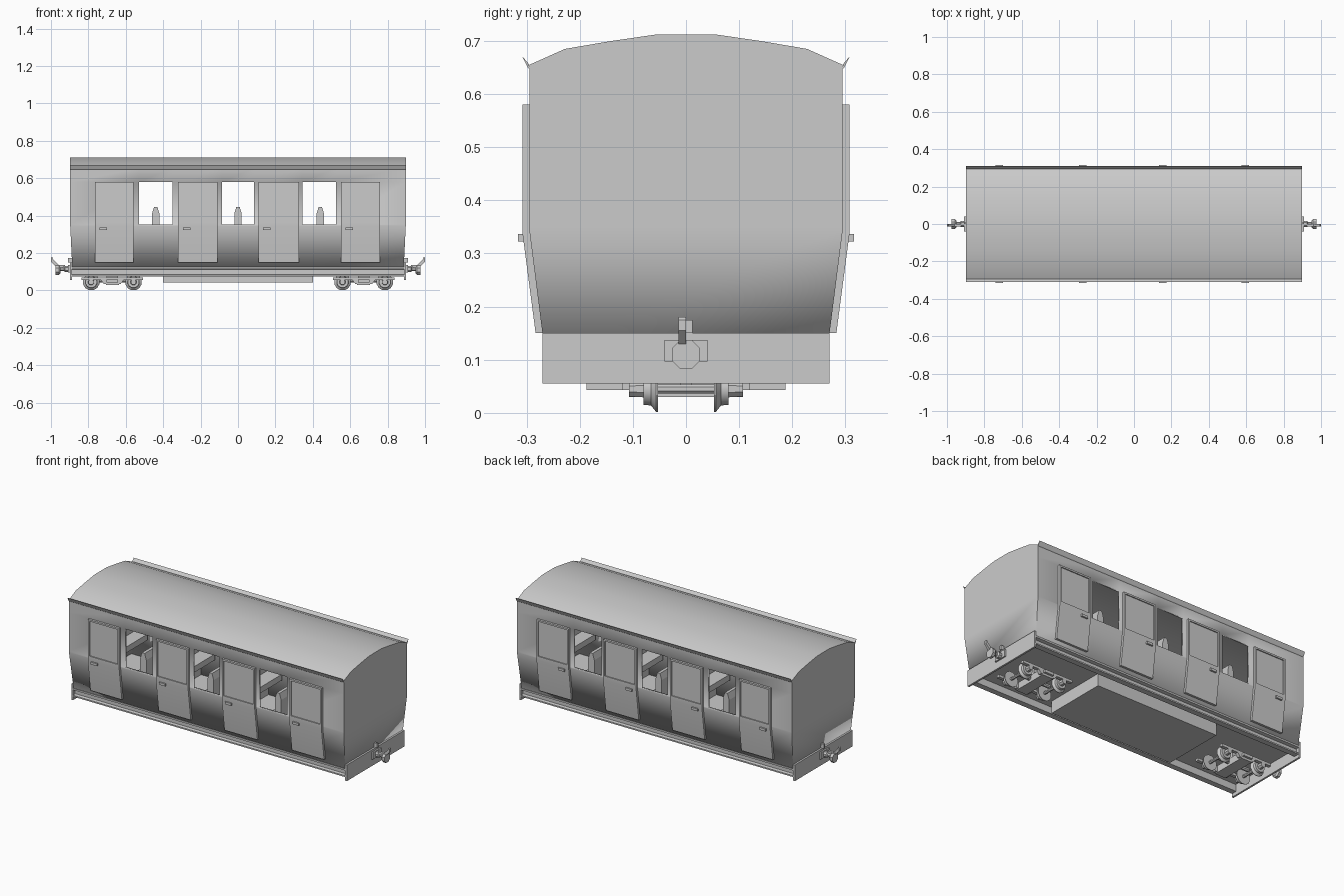
import bpy, bmesh, math

if "Cube" in bpy.data.objects:
    bpy.data.objects.remove(bpy.data.objects["Cube"])

grey = bpy.data.materials.new("plain_grey")
grey.diffuse_color = (0.6, 0.6, 0.6, 1)
grey.use_nodes = True
grey.node_tree.nodes["Principled BSDF"].inputs["Base Color"].default_value = grey.diffuse_color


def finish(name, bm, smooth=False):
    bmesh.ops.recalc_face_normals(bm, faces=bm.faces)
    me = bpy.data.meshes.new(name)
    bm.to_mesh(me)
    bm.free()
    me.materials.append(grey)
    ob = bpy.data.objects.new(name, me)
    bpy.context.collection.objects.link(ob)
    if smooth:
        bpy.ops.object.select_all(action='DESELECT')
        bpy.context.view_layer.objects.active = ob
        ob.select_set(True)
        bpy.ops.object.shade_smooth_by_angle(angle=math.radians(30))
    return ob


def loft(name, rings, smooth=False):
    """Closed solid through rings of equal point count."""
    bm = bmesh.new()
    vs = [[bm.verts.new(p) for p in r] for r in rings]
    n = len(vs[0])
    for a, b in zip(vs, vs[1:]):
        for i in range(n):
            bm.faces.new((a[i], a[(i + 1) % n], b[(i + 1) % n], b[i]))
    bm.faces.new(vs[0])
    bm.faces.new(vs[-1])
    return finish(name, bm, smooth)


def along_x(name, pts, a, b, smooth=False):      # pts are (y, z)
    return loft(name, [[(x, y, z) for y, z in pts] for x in (a, b)], smooth)


def along_y(name, pts, a, b, smooth=False):      # pts are (x, z)
    return loft(name, [[(x, y, z) for x, z in pts] for y in (a, b)], smooth)


def box(name, x0, x1, y0, y1, z0, z1):
    return along_x(name, [(y0, z0), (y1, z0), (y1, z1), (y0, z1)], x0, x1)


def turned_y(name, x, z, prof, n=12):            # prof is (y, radius)
    angs = [2 * math.pi * (i + .5) / n for i in range(n)]
    return loft(name, [[(x + r * math.cos(t), y, z + r * math.sin(t)) for t in angs]
                       for y, r in prof], True)


def turned_x(name, y, z, prof, n=8):             # prof is (x, radius)
    angs = [2 * math.pi * (i + .5) / n for i in range(n)]
    return loft(name, [[(x, y + r * math.cos(t), z + r * math.sin(t)) for t in angs]
                       for x, r in prof], True)


# Body shell: half profile swept in x, open windows left out
xs = [-.897, -.53, -.35, -.085, .085, .345, .525, .897]
half = [(.267, .125), (.295, .345), (.295, .352), (.295, .58),
        (.295, .655), (.228, .685), (.14, .7), (.057, .712)]
prof = [(-y, z) for y, z in half] + half[::-1]
bm = bmesh.new()
grid = [[bm.verts.new((x * (.988 if z < .2 else 1), y, z)) for y, z in prof] for x in xs]
n = len(prof)
for i in range(len(xs) - 1):
    for j in range(n - 1):
        if i % 2 and j in (2, n - 4):
            continue
        bm.faces.new((grid[i][j], grid[i][j + 1], grid[i + 1][j + 1], grid[i + 1][j]))
for g in (grid[0], grid[-1]):
    bm.faces.new((g[0], g[1], g[-2], g[-1]))
    bm.faces.new(g[1:-1])
body = finish("body_shell", bm, True)
sol = body.modifiers.new("wall", 'SOLIDIFY')
sol.thickness = .012
sol.offset = -1

# Floor, central box and end beams
box("floor", -.885, .885, -.262, .262, .115, .13)
box("underfloor_box", -.4, .4, -.187, .187, .043, .12)
for s in (-1, 1):
    box("end_beam", s * .888, s * .899, -.27, .27, .055, .15)

for s in (-1, 1):
    # Gutter and channel-shaped side frame
    along_x("gutter", [(s * .293, .645), (s * .298, .65), (s * .309, .672), (s * .296, .657)],
            -.897, .897)
    along_x("side_frame", [(s * .235, .125), (s * .27, .125), (s * .27, .115), (s * .25, .112),
                           (s * .25, .086), (s * .268, .083), (s * .268, .075), (s * .235, .075)],
            -.888, .888)
    # Doors with framed window panes
    for x0, x1 in ((-.765, -.56), (-.32, -.11), (.11, .325), (.55, .76)):
        along_x("door_panel", [(s * .285, .365), (s * .308, .365), (s * .308, .34),
                               (s * .283, .15), (s * .262, .15)], x0, x1, True)
        ya, yb = s * .288, s * .308
        box("door_top_rail", x0, x1, ya, yb, .57, .58)
        box("door_left_stile", x0, x0 + .01, ya, yb, .365, .57)
        box("door_right_stile", x1 - .01, x1, ya, yb, .365, .57)
        box("door_pane", x0 + .01, x1 - .01, ya, s * .302, .365, .57)
        box("door_handle", x0 + .025, x0 + .065, s * .3, s * .316, .323, .337)

# Back-to-back seats
for x in (-.44, 0, .44):
    along_y("seat_back", [(x - .02, .13), (x - .02, .41), (x - .009, .447), (x + .009, .447),
                          (x + .02, .41), (x + .02, .13)], -.255, .255)
    box("seat_bench", x - .11, x + .11, -.255, .255, .24, .275)
for s in (-1, 1):
    box("end_seat_bench", s * .77, s * .875, -.255, .255, .24, .275)
    box("end_seat_back", s * .85, s * .875, -.255, .255, .24, .44)

# Bogies
for c in (-.672, .672):
    box("bogie_bolster", c - .035, c + .035, -.107, .107, .03, .07)
    turned_x("bogie_stretcher", 0, .055, [(c - .1, .012), (c + .1, .012)])
    box("bogie_pivot", c - .03, c + .03, -.03, .03, .06, .118)
    for s in (-1, 1):
        along_y("bogie_side", [(c - .165, .055), (c - .165, .07), (c - .06, .07), (c + .06, .07),
                               (c + .165, .07), (c + .165, .055), (c + .06, .055),
                               (c + .045, .035), (c - .045, .035), (c - .06, .055)],
                s * .088, s * .107)
        box("bogie_spring", c - .03, c + .03, s * .1, s * .12, .043, .06)
    for x in (c - .113, c + .113):
        turned_y("axle", x, .045, [(-.09, .009), (.09, .009)], 8)
        for s in (-1, 1):
            turned_y("wheel", x, .045, [(s * .053, .045), (s * .056, .045),
                                        (s * .066, .032), (s * .08, .031)])
            turned_y("axle_box", x, .045, [(s * .08, .017), (s * .107, .015)], 8)

# Couplers
for s in (-1, 1):
    box("coupler_plate", s * .895, s * .908, -.04, .04, .097, .137)
    box("coupler_bracket", s * .888, s * .908, 0, .012, .15, .175)
    turned_x("coupler_rod", 0, .115, [(s * .9, .018), (s * .925, .018),
                                      (s * .93, .011), (s * .96, .011)])
    turned_x("buffer_head", 0, .11, [(s * .95, .02), (s * .958, .029), (s * .975, .029)])
    along_y("coupler_hook", [(s * .925, .125), (s * .925, .137), (s * .96, .137), (s * .988, .165),
                             (s * .994, .18), (s * 1, .175), (s * 1, .155), (s * .968, .122)],
            -.014, 0)
